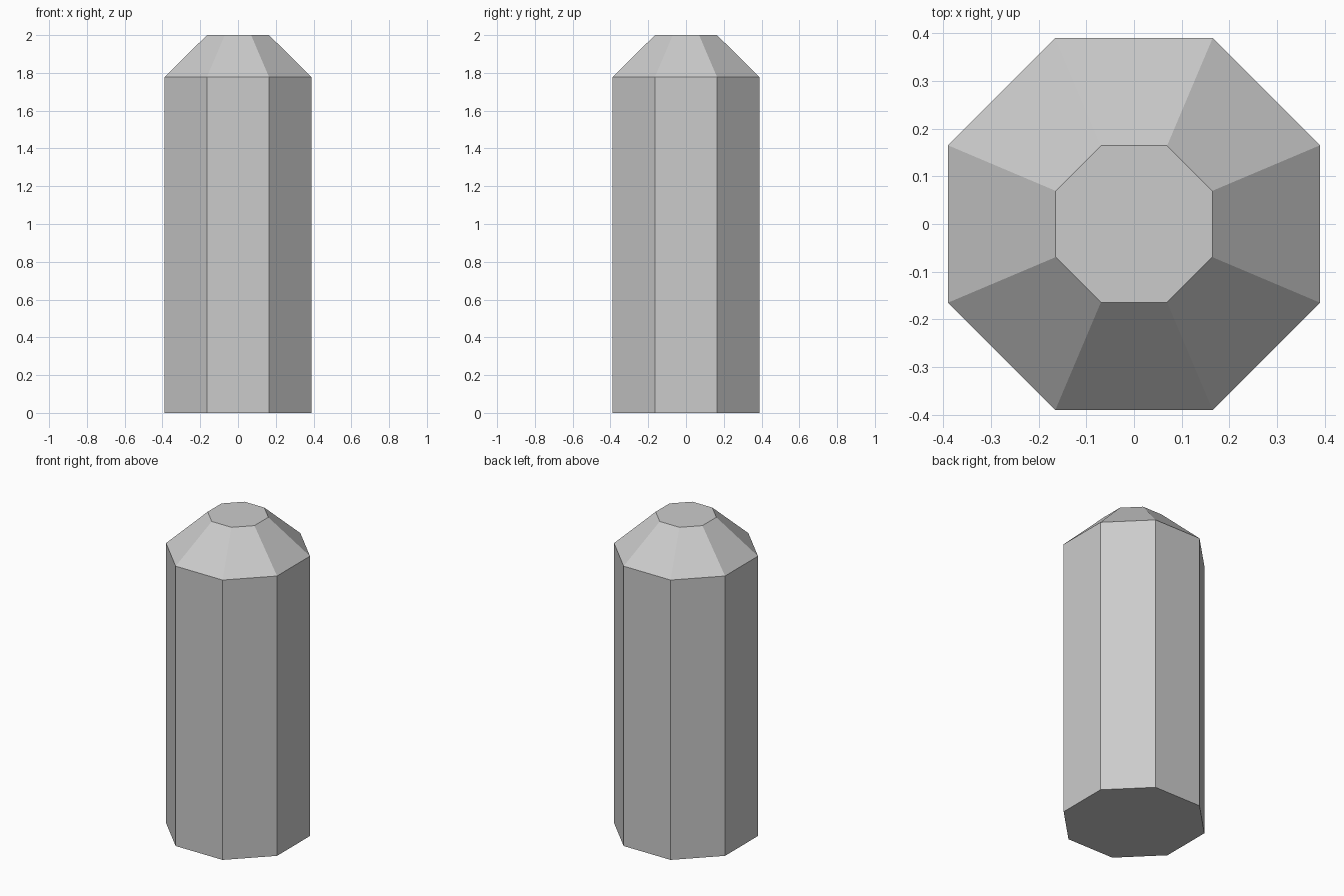
import bpy, bmesh

if "Cube" in bpy.data.objects:
    bpy.data.objects.remove(bpy.data.objects["Cube"])

# Octagonal post with a bevelled top, made by stacking rings
A, B = 0.39, 0.165          # half width, half length of an octagon side
RINGS = [(0.0, 1.0), (1.777, 1.0), (2.0, 0.421)]   # height, scale


def octagon(z, s):
    pts = [(A, -B), (A, B), (B, A), (-B, A), (-A, B), (-A, -B), (-B, -A), (B, -A)]
    return [(x * s, y * s, z) for x, y in pts]


bm = bmesh.new()
rings = [[bm.verts.new(p) for p in octagon(z, s)] for z, s in RINGS]

# Side walls and sloping shoulder
for low, high in zip(rings, rings[1:]):
    for i in range(8):
        j = (i + 1) % 8
        bm.faces.new((low[i], low[j], high[j], high[i]))

# Flat bottom and top
bm.faces.new(rings[0][::-1])
bm.faces.new(rings[-1])

mesh = bpy.data.meshes.new("post")
bm.to_mesh(mesh)
bm.free()
post = bpy.data.objects.new("post", mesh)
bpy.context.collection.objects.link(post)
